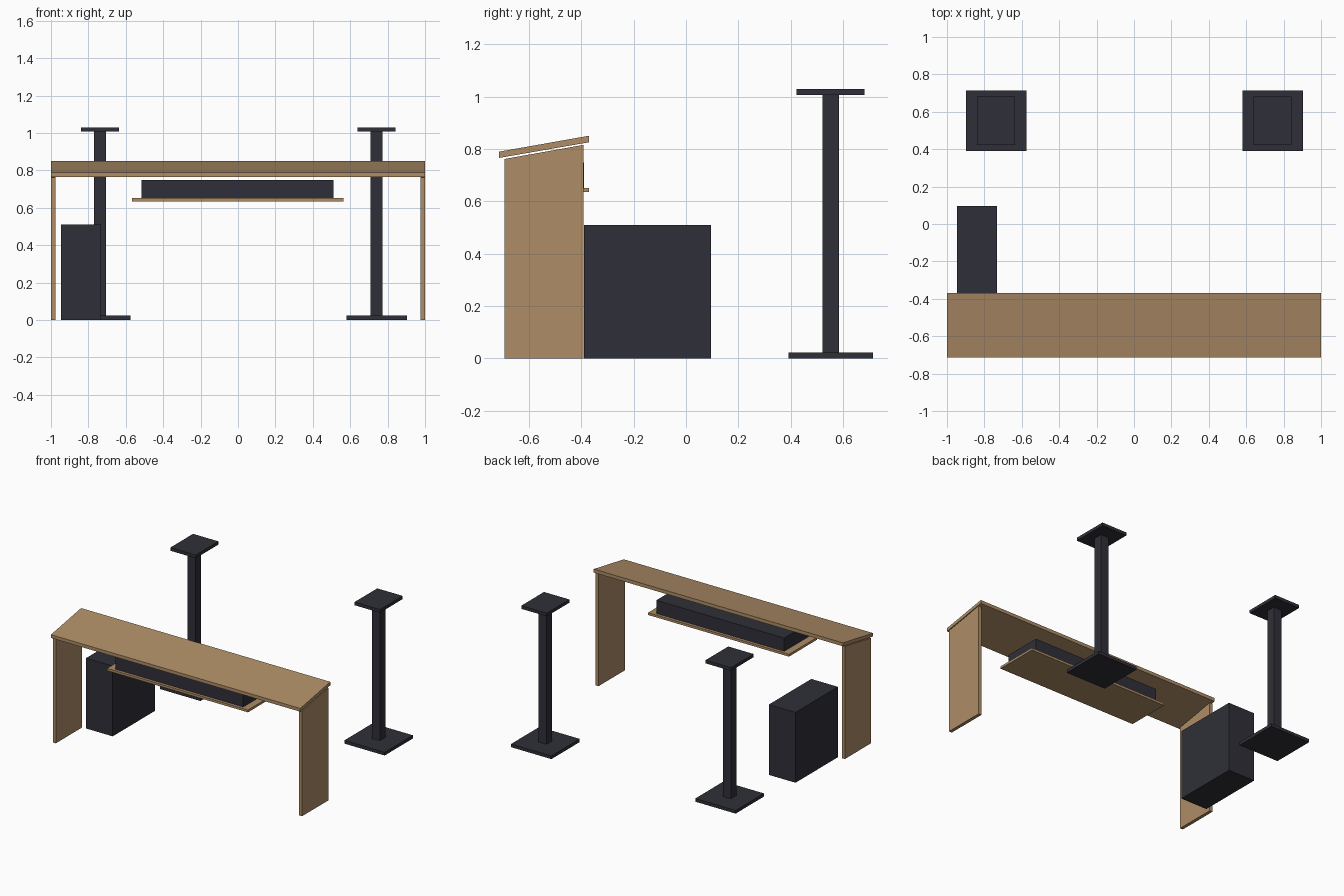
import bpy
import bmesh
from mathutils import Vector

cube = bpy.data.objects.get("Cube")
if cube:
    bpy.data.objects.remove(cube, do_unlink=True)


def make_material(name, color):
    mat = bpy.data.materials.new(name)
    mat.use_nodes = True
    mat.diffuse_color = color
    mat.node_tree.nodes["Principled BSDF"].inputs["Base Color"].default_value = color
    return mat


wood = make_material("light_wood", (0.42, 0.265, 0.135, 1))
black = make_material("matte_black", (0.028, 0.028, 0.04, 1))


def extrude_profile(name, profile, x0, x1, mat):
    """Extrude a (y, z) side profile from x0 to x1."""
    bm = bmesh.new()
    face = bm.faces.new([bm.verts.new((x0, y, z)) for y, z in profile])
    ext = bmesh.ops.extrude_face_region(bm, geom=[face])
    moved = [v for v in ext["geom"] if isinstance(v, bmesh.types.BMVert)]
    bmesh.ops.translate(bm, verts=moved, vec=Vector((x1 - x0, 0, 0)))
    bmesh.ops.recalc_face_normals(bm, faces=bm.faces)
    mesh = bpy.data.meshes.new(name)
    bm.to_mesh(mesh)
    bm.free()
    mesh.materials.append(mat)
    obj = bpy.data.objects.new(name, mesh)
    bpy.context.collection.objects.link(obj)
    return obj


def box(name, x, y, z, mat):
    """Box from (min, max) ranges."""
    profile = [(y[0], z[0]), (y[1], z[0]), (y[1], z[1]), (y[0], z[1])]
    return extrude_profile(name, profile, x[0], x[1], mat)


# Sloping desk top
top_profile = [(-0.715, 0.766), (-0.37, 0.826), (-0.37, 0.851), (-0.715, 0.79)]
extrude_profile("desk_top", top_profile, -1, 1, wood)

# Side panels with slanted upper edges
panel_profile = [(-0.694, 0), (-0.392, 0), (-0.392, 0.816), (-0.694, 0.762)]
for side, x0, x1 in (("right", -1, -0.976), ("left", 0.976, 1)):
    extrude_profile(side + "_side_panel", panel_profile, x0, x1, wood)

# Pull-out tray with the keyboard on it
box("keyboard_tray", (-0.567, 0.563), (-0.69, -0.37), (0.635, 0.652), wood)
box("keyboard", (-0.515, 0.511), (-0.67, -0.39), (0.652, 0.748), black)

# Computer case
box("computer_case", (-0.946, -0.732), (-0.39, 0.096), (0, 0.51), black)

# Speaker stands: base plate, square column, top plate
STAND_Y = 0.553
for side, cx in (("right", -0.737), ("left", 0.741)):
    for part, hx, hy, z in (("base", 0.162, 0.162, (0, 0.023)),
                            ("column", 0.032, 0.032, (0.023, 1.007)),
                            ("plate", 0.102, 0.13, (1.007, 1.03))):
        box(f"{side}_stand_{part}", (cx - hx, cx + hx),
            (STAND_Y - hy, STAND_Y + hy), z, black)
